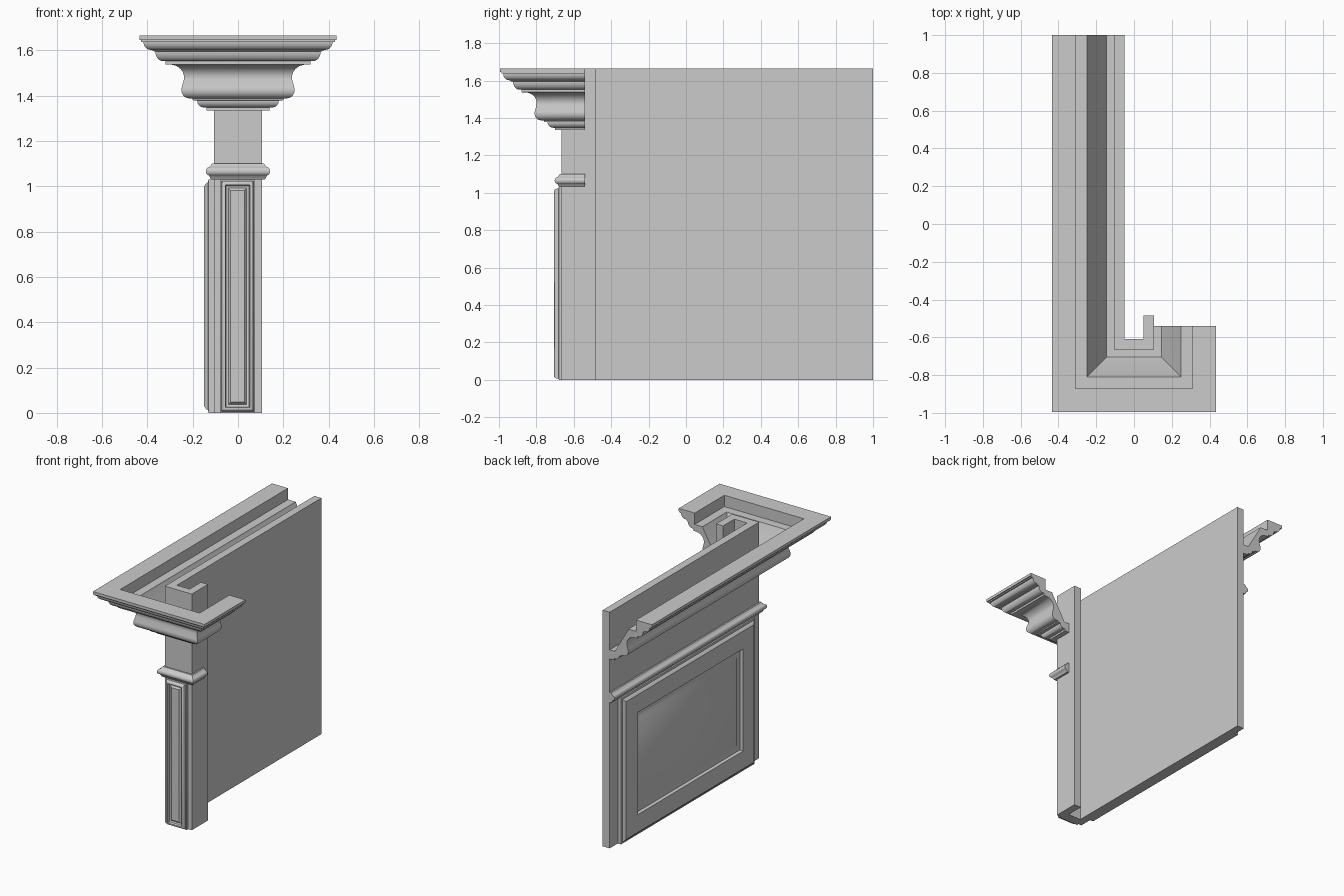
import bpy, bmesh
from math import sin, cos, radians

if "Cube" in bpy.data.objects:
    bpy.data.objects.remove(bpy.data.objects["Cube"])


def arc(cx, cz, rx, rz, a0, a1, n=8):
    return [(cx + rx * cos(radians(a0 + (a1 - a0) * i / n)),
             cz + rz * sin(radians(a0 + (a1 - a0) * i / n))) for i in range(n + 1)]


def finish(name, bm, smooth=True):
    bmesh.ops.recalc_face_normals(bm, faces=bm.faces)
    me = bpy.data.meshes.new(name)
    bm.to_mesh(me)
    bm.free()
    ob = bpy.data.objects.new(name, me)
    bpy.context.collection.objects.link(ob)
    if smooth:
        bpy.ops.object.select_all(action='DESELECT')
        ob.select_set(True)
        bpy.context.view_layer.objects.active = ob
        bpy.ops.object.shade_smooth_by_angle(angle=radians(30))
    return ob


def skin(bm, rings, closed=True):
    n = len(rings[0])
    for a, b in zip(rings, rings[1:]):
        for i in range(n):
            j = (i + 1) % n
            bm.faces.new((a[i], a[j], b[j], b[i]))
    bm.faces.new(rings[0])
    bm.faces.new(rings[-1][::-1])


def sweep(name, profile, end_y, smooth=True):
    """Mitred sweep of (offset, height) points around the outer wall line."""
    path = [(-.105, 1, -1, 0), (-.105, -.665, -1, -1),
            (.105, -.665, 1, -1), (.105, end_y, 1, 0)]
    bm = bmesh.new()
    rings = [[bm.verts.new((x + d * nx, y + d * ny, z)) for d, z in profile]
             for x, y, nx, ny in path]
    skin(bm, rings)
    return finish(name, bm, smooth)


def panel(name, to_world, u0, u1, z0, z1, steps):
    """Nested rectangles at (inset, depth) make a moulded panel."""
    bm = bmesh.new()
    rings = []
    for i, d in steps:
        corners = [(u0 + i, z0 + i), (u1 - i, z0 + i), (u1 - i, z1 - i), (u0 + i, z1 - i)]
        rings.append([bm.verts.new(to_world(u, d, z)) for u, z in corners])
    skin(bm, rings)
    return finish(name, bm)


# Wall with a short return at the front
sweep("wall", [(-.055, 0), (0, 0), (0, 1.665), (-.055, 1.665)], -.485, False)

# Hollow-backed crown moulding
crown = [(0, 1.335), (.035, 1.335), (.035, 1.348)]
crown += arc(.045, 1.378, .03, .03, -90, 0)
crown += [(.095, 1.38), (.095, 1.388)]
crown += arc(.11, 1.425, .035, .037, -90, 20)
crown += arc(.195, 1.480, .062, .057, 190, 90)
crown += [(.215, 1.538), (.215, 1.552)]
crown += arc(.225, 1.595, .035, .043, -90, 0)
crown += [(.272, 1.597), (.272, 1.602)]
crown += arc(.28, 1.637, .032, .035, -90, 0)
crown += [(.322, 1.637), (.322, 1.645), (.33, 1.645), (.33, 1.665),
          (.205, 1.665), (.205, 1.585), (.145, 1.585), (.14, 1.572),
          (.04, 1.40), (0, 1.40)]
sweep("crown_moulding", crown, -.54)

# Chair rail
rail = [(0, 1.03), (.014, 1.03), (.022, 1.046)]
rail += arc(.022, 1.066, .015, .018, -80, 80)
rail += [(.02, 1.086), (.01, 1.1), (0, 1.1)]
sweep("chair_rail", rail, -.54)

# Narrow panel on the front, wide panel on the left side
edge = [(0, -.005), (0, .015), (.006, .017)] + [
    (.018 - x, z) for x, z in arc(0, .018, .011, .022, 0, 90, 5)]
panel("front_panel", lambda u, d, z: (u, -.665 - d, z), -.08, .076, 0, 1.03,
      edge + [(.024, .04), (.027, .024), (.034, .02), (.038, .02), (.048, .032)])
panel("side_panel", lambda u, d, z: (-.105 - d, u, z), -.575, .91, 0, 1.03,
      [(0, -.005), (0, .025), (.012, .028), (.018, .036), (.03, .045), (.155, .045),
       (.160, .025), (.185, .022), (.195, .025), (.215, .036)])
